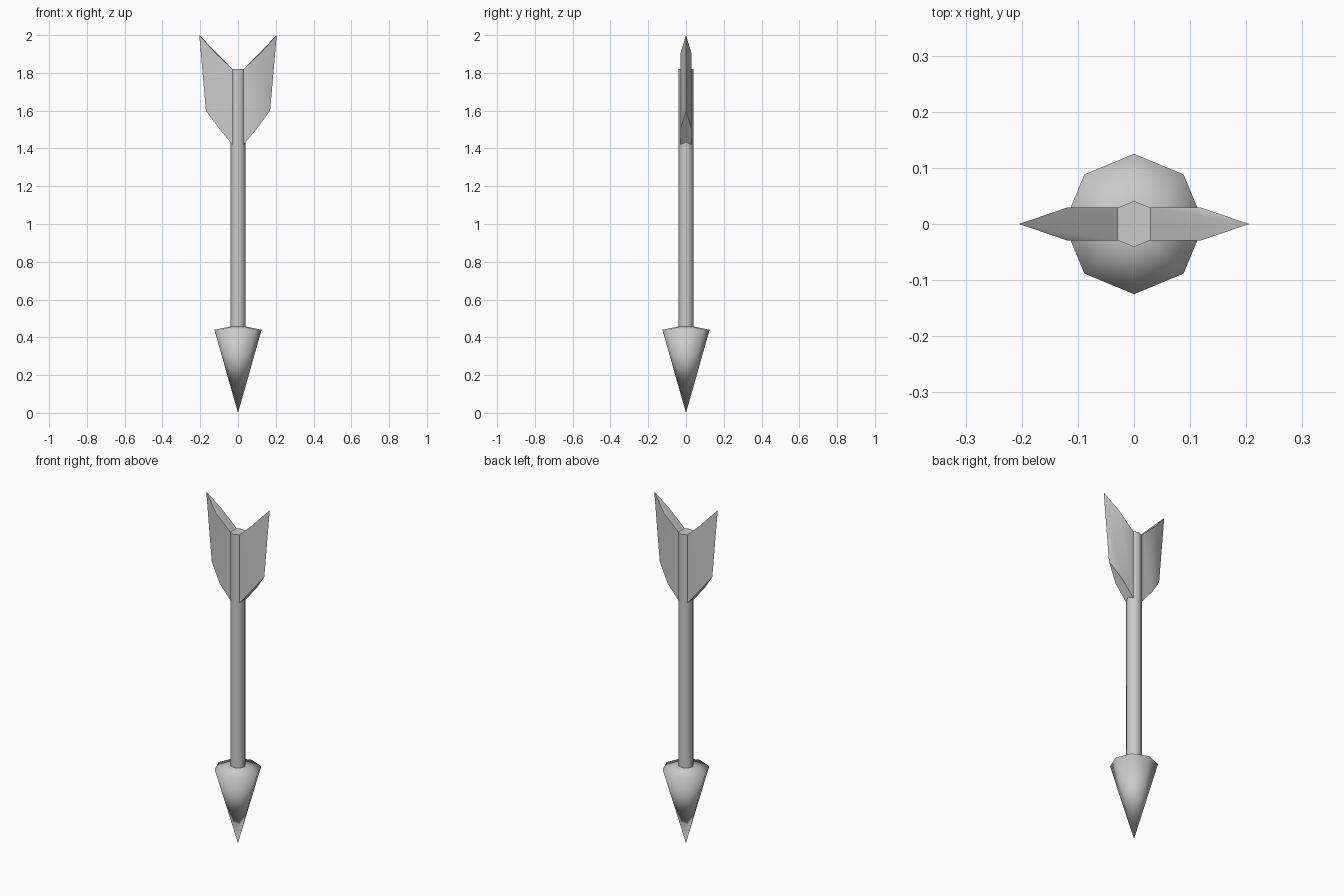
import bpy, bmesh, math

cube = bpy.data.objects.get("Cube")
if cube:
    bpy.data.objects.remove(cube, do_unlink=True)

grey = bpy.data.materials.new("light grey")
grey.use_nodes = True
color = (0.6, 0.6, 0.6, 1)
grey.diffuse_color = color
grey.node_tree.nodes["Principled BSDF"].inputs["Base Color"].default_value = color

SHAFT_R = 0.041
SIDES = 8


def finish(bm, name, angle):
    bmesh.ops.recalc_face_normals(bm, faces=bm.faces)
    mesh = bpy.data.meshes.new(name)
    bm.to_mesh(mesh)
    bm.free()
    mesh.materials.append(grey)
    obj = bpy.data.objects.new(name, mesh)
    bpy.context.collection.objects.link(obj)
    bpy.ops.object.select_all(action="DESELECT")
    obj.select_set(True)
    bpy.context.view_layer.objects.active = obj
    bpy.ops.object.shade_smooth_by_angle(angle=math.radians(angle))
    return obj


def ring(bm, radius, z):
    steps = [2 * math.pi * i / SIDES for i in range(SIDES)]
    return [bm.verts.new((radius * math.cos(a), radius * math.sin(a), z)) for a in steps]


def bridge(bm, low, high):
    for i in range(SIDES):
        j = (i + 1) % SIDES
        bm.faces.new((low[i], low[j], high[j], high[i]))


# Shaft: octagonal rod with flat ends
bm = bmesh.new()
low, high = ring(bm, SHAFT_R, 0.45), ring(bm, SHAFT_R, 1.82)
bridge(bm, low, high)
bm.faces.new(low)
bm.faces.new(high)
finish(bm, "shaft", 50)

# Head: pointed cone whose back slopes up to the shaft, smooth all over
bm = bmesh.new()
tip = bm.verts.new((0, 0, 0))
rim, collar = ring(bm, 0.125, 0.44), ring(bm, SHAFT_R, 0.457)
for i in range(SIDES):
    bm.faces.new((tip, rim[(i + 1) % SIDES], rim[i]))
bridge(bm, rim, collar)
finish(bm, "arrow_head", 180)


# Fins: flat vanes that taper to a thin outer edge; the second is turned half round
def fin(name, turn):
    bm = bmesh.new()
    t = 0.029

    def vert(x, y, z):
        return bm.verts.new((turn * x, turn * y, z))

    def level(root_z, mid, outer):
        return {
            "root_b": vert(t, t, root_z), "root_f": vert(t, -t, root_z),
            "mid_b": vert(mid[0], t, mid[1]), "mid_f": vert(mid[0], -t, mid[1]),
            "edge": vert(outer[0], 0, outer[1]),
        }

    bottom = level(1.42, (0.10, 1.505), (0.17, 1.60))
    top = level(1.82, (0.12, 1.905), (0.205, 2.0))
    for end in (bottom, top):
        bm.faces.new([end[k] for k in ("root_b", "mid_b", "edge")])
        bm.faces.new([end[k] for k in ("root_b", "edge", "mid_f", "root_f")])
    outline = ("root_b", "mid_b", "edge", "mid_f", "root_f")
    for a, b in zip(outline, outline[1:] + outline[:1]):
        bm.faces.new((bottom[a], bottom[b], top[b], top[a]))
    finish(bm, name, 40)


fin("left_fin", 1)
fin("right_fin", -1)
